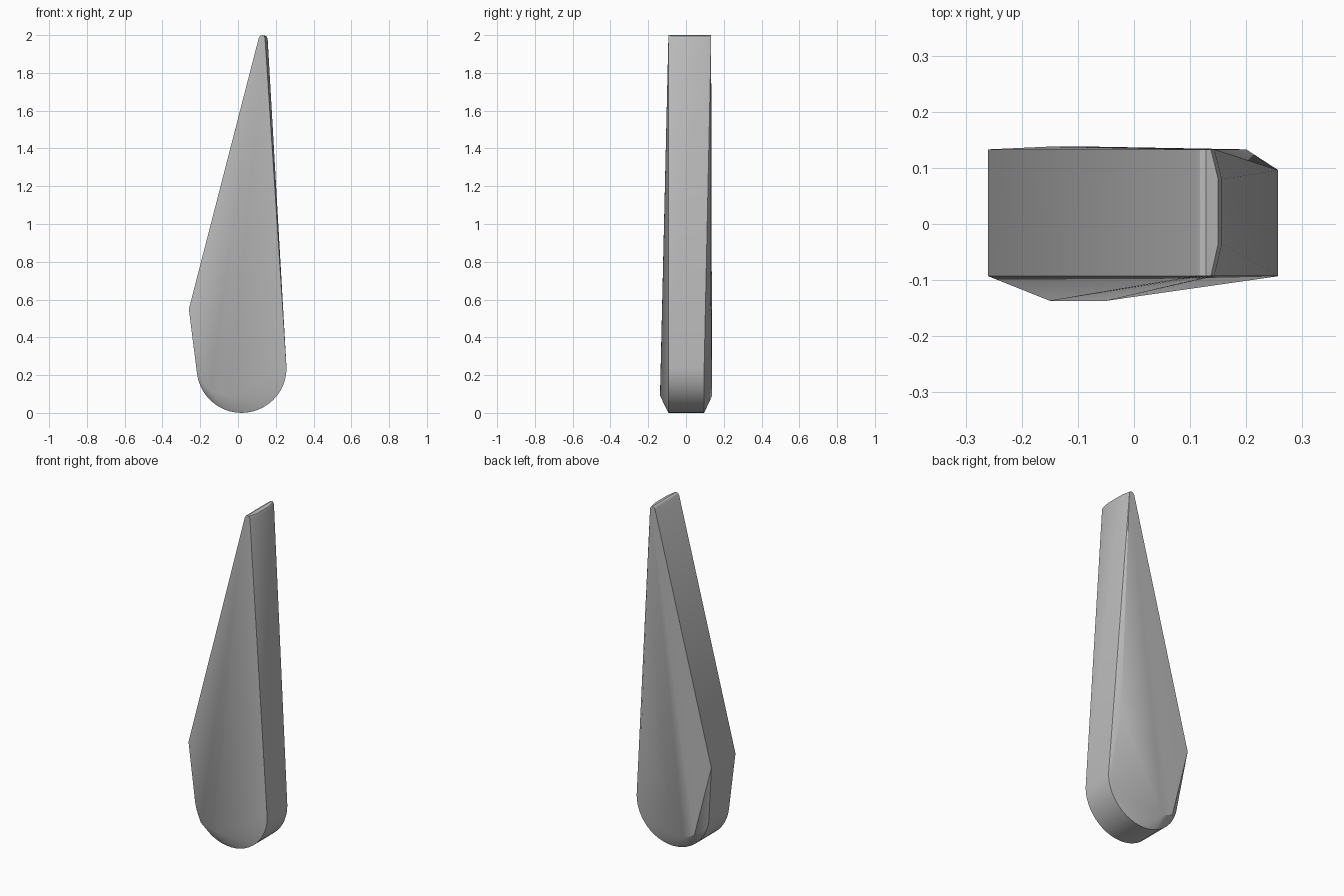
import bpy, bmesh, math

cube = bpy.data.objects.get("Cube")
if cube:
    bpy.data.objects.remove(cube, do_unlink=True)

grey = bpy.data.materials.new("plain_grey")
grey.use_nodes = True
colour = (0.5, 0.5, 0.5, 1)
grey.diffuse_color = colour
grey.node_tree.nodes["Principled BSDF"].inputs["Base Color"].default_value = colour

FRONT, BACK = -0.093, 0.133
points = []

# Narrow rounded tip, its right side drawn in towards front and back
for x, z in ((0.11, 1.985), (0.118, 1.996), (0.128, 2.0), (0.137, 1.997), (0.143, 1.985)):
    points += [(x, FRONT, z), (x, BACK, z)]
for y in (-0.035, 0.08):
    points += [(0.15, y, 1.995), (0.157, y, 1.98)]

# Left corner, and the cut on the back right edge
points += [(-0.26, FRONT, 0.55), (-0.26, BACK, 0.55), (0.2, BACK, 0.62)]

# Round bottom end
steps = 24
for i in range(steps + 1):
    a = math.pi * (1 + i / steps)
    x, z = 0.019 + 0.238 * math.cos(a), 0.238 + 0.238 * math.sin(a)
    points += [(x, FRONT, z), (x, 0.096, z)]

# Low crests that swell the front and back faces
points += [(-0.15, -0.137, 0.12), (-0.05, -0.137, 0.09)]
points += [(-0.15, 0.138, 0.12), (-0.08, 0.138, 0.09)]

# Solid wedge wrapped around the profile points
bm = bmesh.new()
for p in points:
    bm.verts.new(p)
hull = bmesh.ops.convex_hull(bm, input=bm.verts[:])
spare = {e for e in hull["geom_interior"] + hull["geom_unused"] if isinstance(e, bmesh.types.BMVert)}
bmesh.ops.delete(bm, geom=list(spare), context="VERTS")
bmesh.ops.dissolve_limit(bm, angle_limit=math.radians(0.2), verts=bm.verts[:], edges=bm.edges[:])
bmesh.ops.recalc_face_normals(bm, faces=bm.faces[:])
mesh = bpy.data.meshes.new("tapered_blade")
bm.to_mesh(mesh)
bm.free()
mesh.materials.append(grey)
blade = bpy.data.objects.new("tapered_blade", mesh)
bpy.context.collection.objects.link(blade)

# Smooth shading with sharp rims
bpy.ops.object.select_all(action="DESELECT")
blade.select_set(True)
bpy.context.view_layer.objects.active = blade
bpy.ops.object.shade_smooth_by_angle(angle=math.radians(30))
